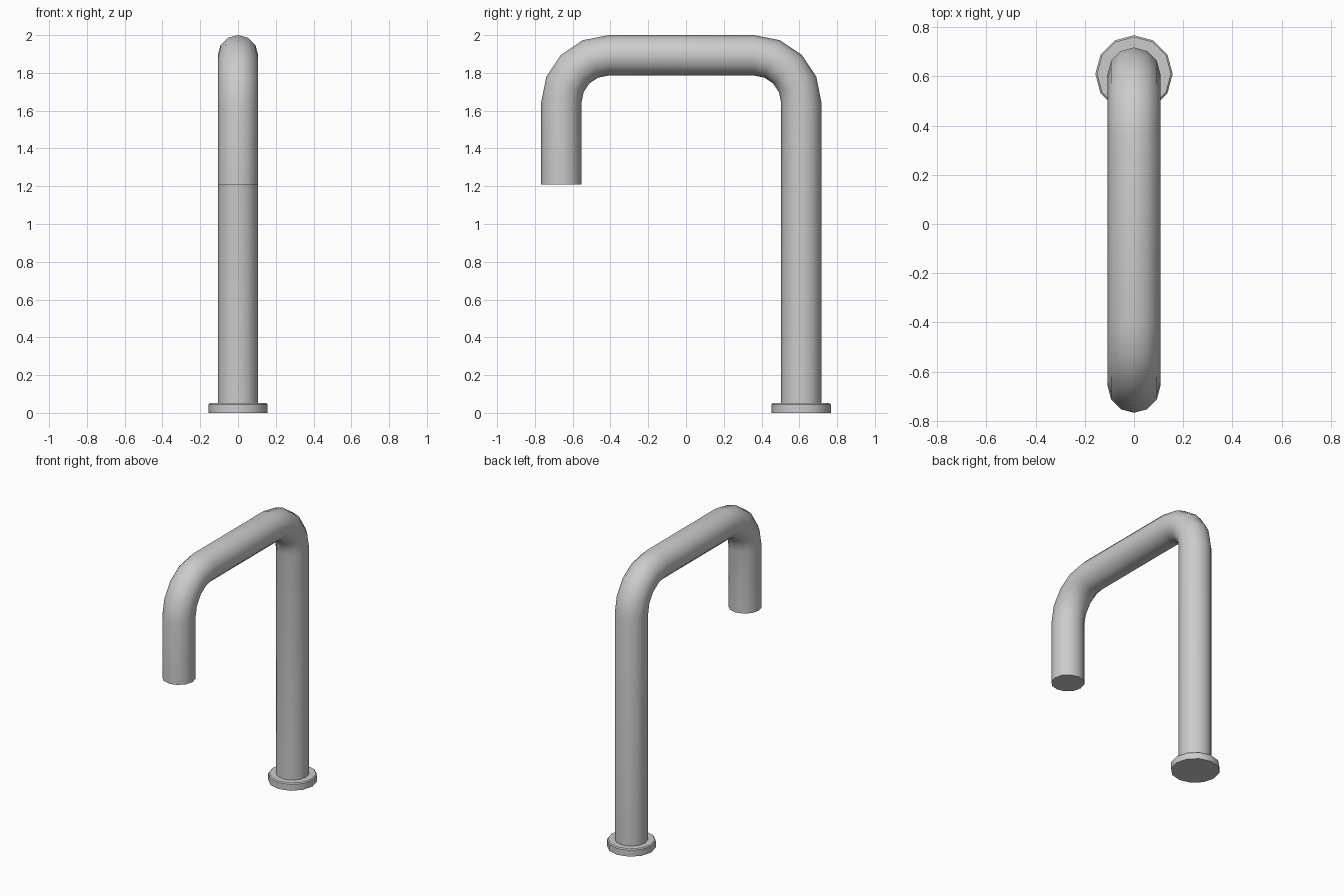
import bpy, bmesh, math
from mathutils import Vector

cube = bpy.data.objects.get("Cube")
if cube:
    bpy.data.objects.remove(cube, do_unlink=True)

SIDES = 12
BEND_STEPS = 4
TUBE_R = 0.107
BEND_R = 0.25
POST_Y, SPOUT_Y = 0.61, -0.66
TOP_Z = 2.0 - TUBE_R
SPOUT_Z = 1.21

metal = bpy.data.materials.new("light grey metal")
metal.use_nodes = True
color = (0.6, 0.6, 0.6, 1)
metal.diffuse_color = color
metal.node_tree.nodes["Principled BSDF"].inputs["Base Color"].default_value = color


def skin_rings(name, rings):
    """Join equal-sized rings of points into a capped, smooth-shaded skin."""
    bm = bmesh.new()
    loops = [[bm.verts.new(p) for p in ring] for ring in rings]
    for a, b in zip(loops, loops[1:]):
        for i in range(SIDES):
            j = (i + 1) % SIDES
            bm.faces.new((a[i], a[j], b[j], b[i]))
    bm.faces.new(loops[0][::-1])
    bm.faces.new(loops[-1])
    bmesh.ops.recalc_face_normals(bm, faces=bm.faces)
    mesh = bpy.data.meshes.new(name)
    bm.to_mesh(mesh)
    bm.free()
    mesh.materials.append(metal)
    obj = bpy.data.objects.new(name, mesh)
    bpy.context.collection.objects.link(obj)
    bpy.ops.object.select_all(action='DESELECT')
    obj.select_set(True)
    bpy.context.view_layer.objects.active = obj
    bpy.ops.object.shade_smooth_by_angle(angle=math.radians(40))
    return obj


def ring(y, z, radius, tilt=0.0):
    """Circle of points facing up, tilted forwards around the x axis."""
    side = Vector((0, math.cos(tilt), math.sin(tilt)))
    steps = [2 * math.pi * i / SIDES for i in range(SIDES)]
    return [Vector((0, y, z)) + radius * (Vector((math.cos(a), 0, 0)) + side * math.sin(a))
            for a in steps]


def bend(center_y, start):
    """Quarter turn of rings, swept from the given angle."""
    angles = [start + math.pi / 2 * i / BEND_STEPS for i in range(BEND_STEPS + 1)]
    return [ring(center_y + BEND_R * math.cos(a), TOP_Z - BEND_R + BEND_R * math.sin(a),
                 TUBE_R, a) for a in angles]


# Bent pipe: post, two quarter bends and a short downward outlet
pipe = [ring(POST_Y, 0.03, TUBE_R)]
pipe += bend(POST_Y - BEND_R, 0)
pipe += bend(SPOUT_Y + BEND_R, math.pi / 2)
pipe.append(ring(SPOUT_Y, SPOUT_Z, TUBE_R, math.pi))
skin_rings("bent_pipe", pipe)

# Base flange with a slightly eased top edge
skin_rings("base_flange", [ring(POST_Y, z, r) for z, r in
                           ((0, 0.157), (0.045, 0.157), (0.052, 0.15))])
